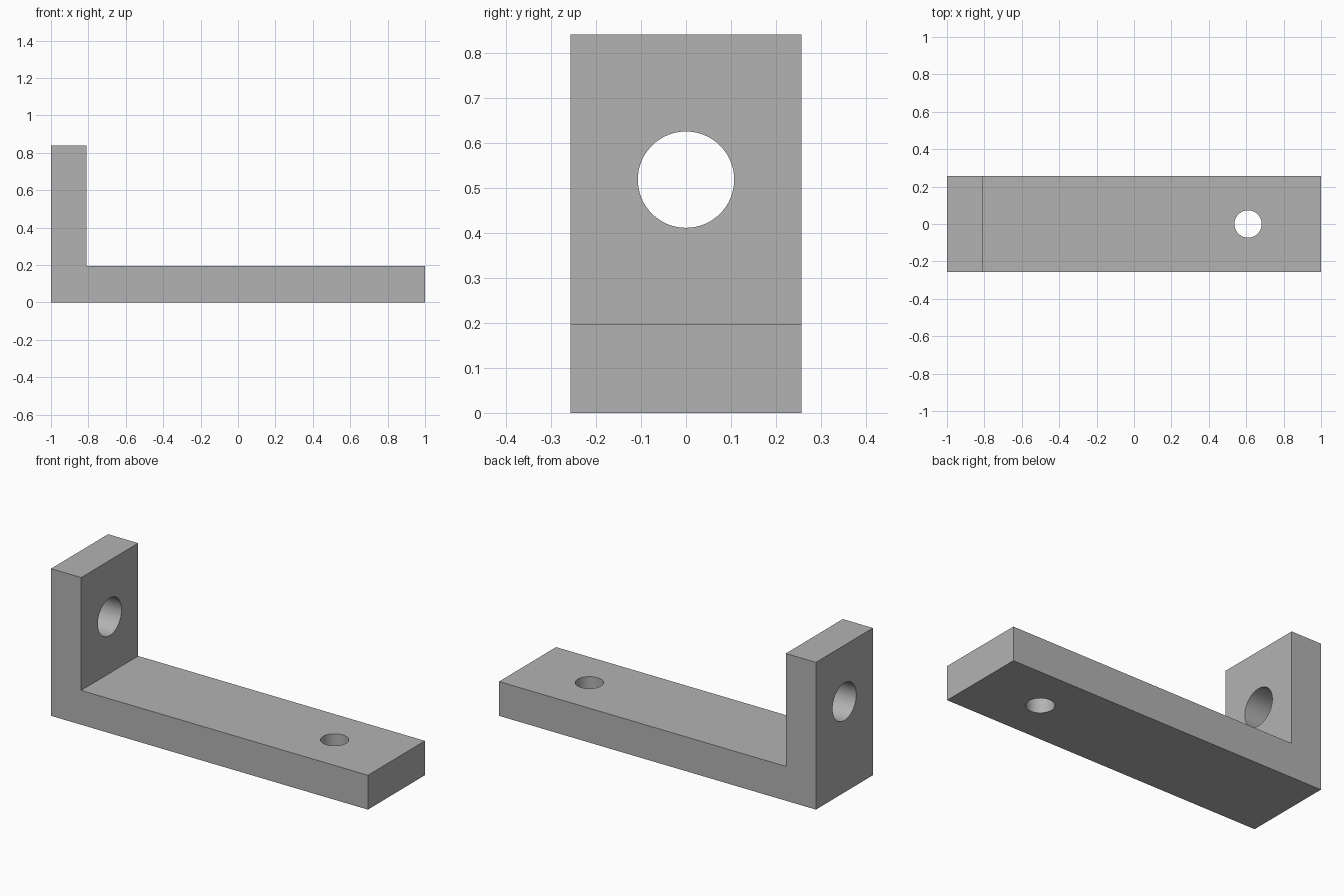
import bpy, bmesh
from math import pi, radians

if "Cube" in bpy.data.objects:
    bpy.data.objects.remove(bpy.data.objects["Cube"], do_unlink=True)

HALF_WIDTH = 0.257
HEIGHT = 0.84
BASE_TOP = 0.196
WALL_INNER = -0.81

# Plain grey finish
grey = bpy.data.materials.new("grey")
grey.use_nodes = True
colour = (0.45, 0.45, 0.45, 1)
grey.diffuse_color = colour
grey.node_tree.nodes["Principled BSDF"].inputs["Base Color"].default_value = colour

# L-shaped profile extruded across the width
profile = [(-1, 0), (1, 0), (1, BASE_TOP), (WALL_INNER, BASE_TOP),
           (WALL_INNER, HEIGHT), (-1, HEIGHT)]
bm = bmesh.new()
face = bm.faces.new([bm.verts.new((x, -HALF_WIDTH, z)) for x, z in profile])
side = bmesh.ops.extrude_face_region(bm, geom=[face])
new_verts = [v for v in side["geom"] if isinstance(v, bmesh.types.BMVert)]
bmesh.ops.translate(bm, verts=new_verts, vec=(0, 2 * HALF_WIDTH, 0))
bmesh.ops.recalc_face_normals(bm, faces=bm.faces)
mesh = bpy.data.meshes.new("angle_bracket")
bm.to_mesh(mesh)
bm.free()
bracket = bpy.data.objects.new("angle_bracket", mesh)
bpy.context.collection.objects.link(bracket)
mesh.materials.append(grey)


def drill(name, radius, location, rotation=(0, 0, 0)):
    """Cut a round through hole and discard the cutter."""
    bpy.ops.mesh.primitive_cylinder_add(vertices=64, radius=radius, depth=0.4,
                                        location=location, rotation=rotation)
    cutter = bpy.context.object
    cutter.name = name
    cutter.hide_render = True
    cutter.data.materials.append(grey)
    bpy.ops.object.select_all(action="DESELECT")
    bracket.select_set(True)
    bpy.context.view_layer.objects.active = bracket
    cut = bracket.modifiers.new(name, "BOOLEAN")
    cut.operation = "DIFFERENCE"
    cut.solver = "EXACT"
    cut.object = cutter
    bpy.ops.object.modifier_apply(modifier=cut.name)
    bpy.data.objects.remove(cutter, do_unlink=True)


# Large hole through the upright, small hole through the base
drill("upright_hole", 0.107, (-0.905, 0, 0.518), (0, pi / 2, 0))
drill("base_hole", 0.073, (0.61, 0, 0.098))

# Smooth hole walls, crisp outer edges
bracket.select_set(True)
bpy.context.view_layer.objects.active = bracket
bpy.ops.object.shade_smooth_by_angle(angle=radians(30))
